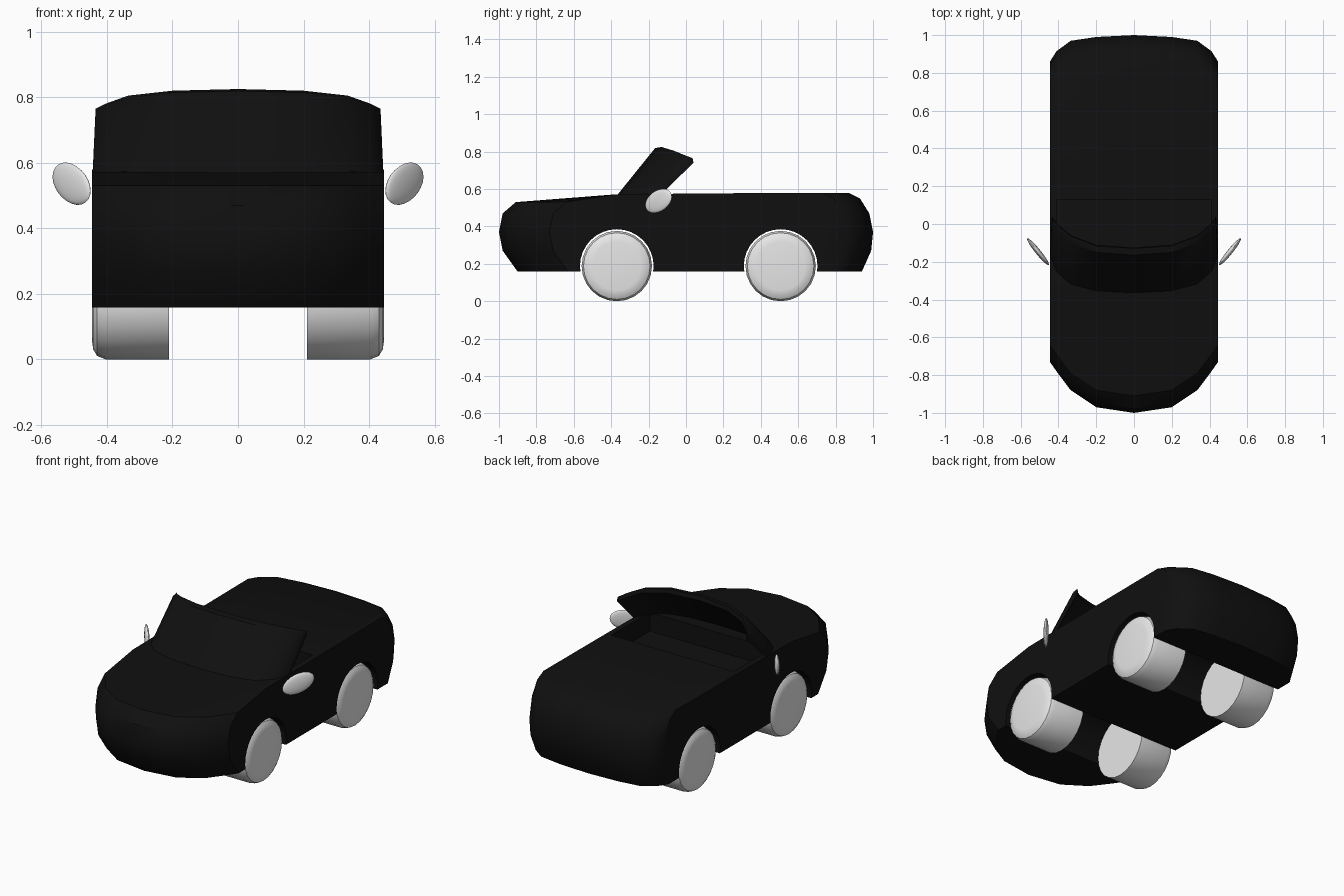
import bpy, bmesh, math
from mathutils import Matrix, Vector

cube = bpy.data.objects.get("Cube")
if cube:
    bpy.data.objects.remove(cube, do_unlink=True)


def material(name, rgb):
    m = bpy.data.materials.new(name)
    m.use_nodes = True
    m.diffuse_color = (*rgb, 1)
    m.node_tree.nodes["Principled BSDF"].inputs["Base Color"].default_value = (*rgb, 1)
    return m


BLACK = material("black paint", (0.005, 0.005, 0.005))
GREY = material("light grey", (0.8, 0.8, 0.8))


def finish(name, bm, mat, angle=35):
    bmesh.ops.recalc_face_normals(bm, faces=bm.faces)
    mesh = bpy.data.meshes.new(name)
    bm.to_mesh(mesh)
    bm.free()
    mesh.materials.append(mat)
    obj = bpy.data.objects.new(name, mesh)
    bpy.context.collection.objects.link(obj)
    select(obj)
    bpy.ops.object.shade_smooth_by_angle(angle=math.radians(angle))
    return obj


def select(obj):
    bpy.ops.object.select_all(action='DESELECT')
    obj.select_set(True)
    bpy.context.view_layer.objects.active = obj


def loft(name, loops, mat, angle=35):
    """Skin a row of closed loops and cap both ends."""
    bm = bmesh.new()
    rows = [[bm.verts.new(p) for p in loop] for loop in loops]
    n = len(rows[0])
    for a, b in zip(rows, rows[1:]):
        for i in range(n):
            j = (i + 1) % n
            bm.faces.new((a[i], a[j], b[j], b[i]))
    bm.faces.new(rows[0])
    bm.faces.new(rows[-1])
    return finish(name, bm, mat, angle)


def both_sides(stations):
    """Mirror (x, ...) stations that start at the centre line."""
    return [(-s[0], *s[1:]) for s in reversed(stations[1:])] + stations


def lathe(name, profile, y, z, side, mat, sides=24):
    loops = []
    for x, r in profile:
        ring = [2 * math.pi * k / sides for k in range(sides)]
        loops.append([(side * x, y + r * math.cos(t), z + r * math.sin(t)) for t in ring])
    return loft(name, loops, mat)


def cut(target, cutter):
    cutter.hide_render = True
    mod = target.modifiers.new("cut", 'BOOLEAN')
    mod.operation = 'DIFFERENCE'
    mod.solver = 'EXACT'
    mod.object = cutter
    select(target)
    bpy.ops.object.modifier_apply(modifier=mod.name)
    bpy.data.objects.remove(cutter, do_unlink=True)


# Body: side profile drawn back toward the middle as it nears each flank
nose = [(-.9, .158), (-.98, .27), (-1, .37), (-.98, .47), (-.91, .53)]
deck = [(-.37, .572), (.18, .577)]
tail = [(.87, .58), (.93, .55), (.98, .47), (1, .37), (.99, .27), (.94, .158)]
plan = both_sides([(0, 0, 0), (.2, .03, .01), (.335, .12, .03), (.41, .22, .085), (.445, .27, .14)])
body = loft("body", [[(x, y + f, z) for y, z in nose] + [(x, y, z) for y, z in deck]
                     + [(x, y - r, z) for y, z in tail] for x, f, r in plan], BLACK)

# Wheel arches run straight across the body
AXLES = {"front": -.37, "rear": .506}
HUB = .188
for y in AXLES.values():
    cut(body, lathe("arch_cutter", [(-.6, .197), (.6, .197)], y, HUB, 1, BLACK, 32))

# Open cockpit
rim = [(-.24, .46), (.13, .46), (.13, .7), (-.24, .7)]
cut(body, loft("cockpit_cutter", [[(x, y, z) for y, z in rim] for x in (-.41, .41)], BLACK))
select(body)
bpy.ops.object.shade_smooth_by_angle(angle=math.radians(35))

# Windscreen: curved leaning panel (base x, top x, base y, top y, top z)
screen = both_sides([(0, 0, -.37, -.165, .825), (.2, .2, -.36, -.15, .82),
                     (.335, .335, -.325, -.1, .805), (.41, .405, -.26, -.04, .78),
                     (.444, .435, -.18, 0, .765)])
loops = []
for bx, tx, by, ty, tz in screen:
    tx = math.copysign(abs(tx), bx)
    loops.append([(bx, by, .565), (tx, ty, tz - .006), (tx, ty + .035, tz),
                  (tx, ty + .04, tz - .025), (bx, by + .04, .565)])
loft("windscreen", loops, BLACK)

# Wheels with rounded outer shoulders
tyre = [(.21, HUB), (.405, HUB), (.43, .178), (.442, .158), (.446, .13)]
for end, y in AXLES.items():
    for label, side in (("left", 1), ("right", -1)):
        lathe(f"{end}_{label}_wheel", tyre, y, HUB, side, GREY)

# Door mirrors: flattened discs swept outward and upward
for label, side in (("left", 1), ("right", -1)):
    along = Vector((side * .58, .72, .38)).normalized()
    thin = Vector((side * .77, -.64, 0))
    thin = (thin - along * thin.dot(along)).normalized()
    tall = along.cross(thin)
    frame = Matrix((along * .096, tall * .058, thin * .014)).transposed().to_4x4()
    bm = bmesh.new()
    bmesh.ops.create_uvsphere(bm, u_segments=24, v_segments=12, radius=1)
    bm.transform(Matrix.Translation((side * .508, -.147, .536)) @ frame)
    finish(f"{label}_mirror", bm, GREY, 60)
